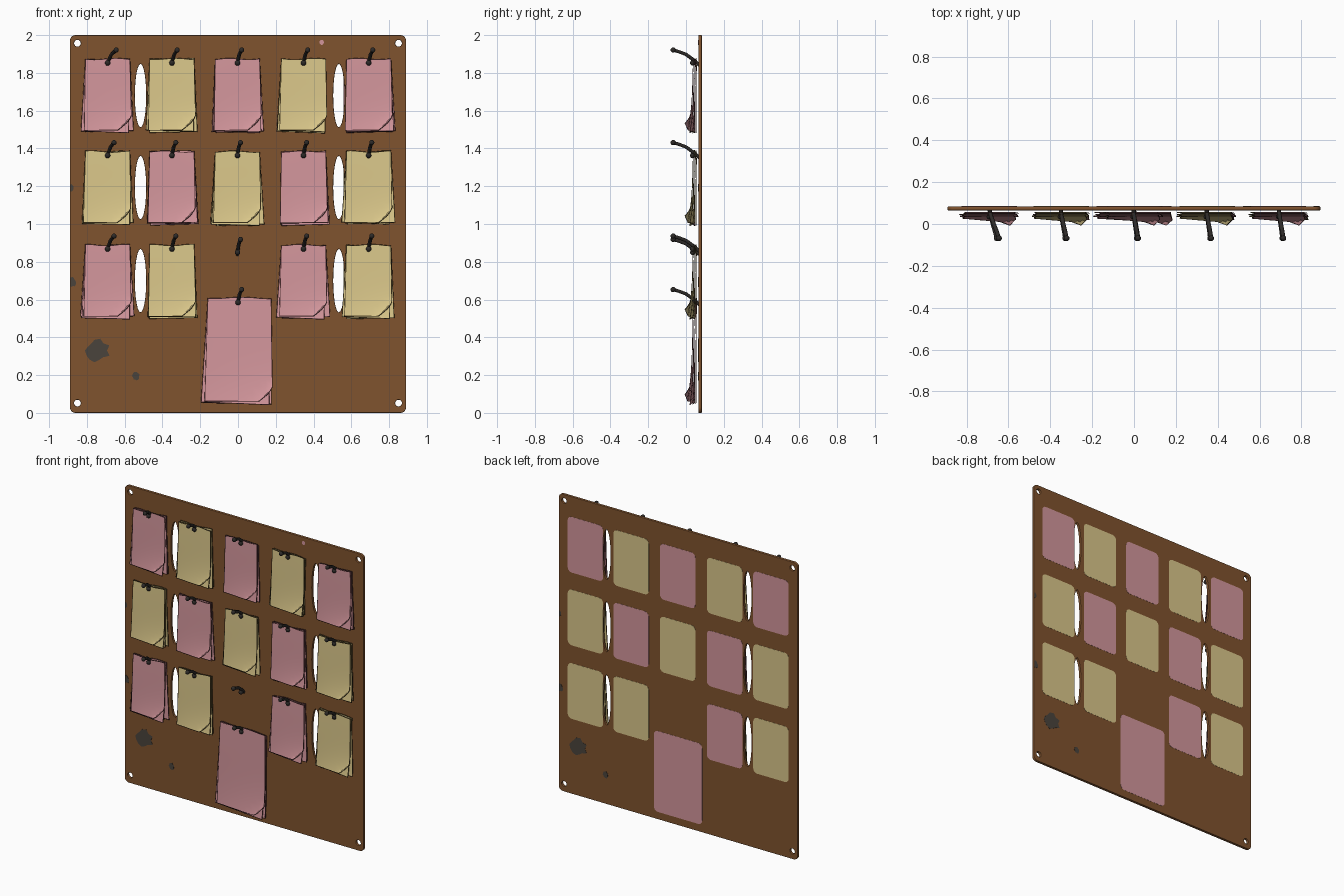
import bpy, bmesh, math, random
from mathutils import Vector, Matrix

if "Cube" in bpy.data.objects:
    bpy.data.objects.remove(bpy.data.objects["Cube"])

random.seed(4)


def material(name, r, g, b):
    m = bpy.data.materials.new(name)
    lin = [(c / 255 / 12.92) if c < 10 else ((c / 255 + 0.055) / 1.055) ** 2.4 for c in (r, g, b)]
    m.diffuse_color = (*lin, 1)
    m.use_nodes = True
    m.node_tree.nodes["Principled BSDF"].inputs["Base Color"].default_value = m.diffuse_color
    return m


BROWN = material("brown board", 128, 83, 46)
PINK = material("pink paper", 211, 150, 156)
YELLOW = material("yellow paper", 218, 199, 138)
PINK_EDGE = material("dark pink edge", 92, 56, 58)
YELLOW_EDGE = material("dark yellow edge", 88, 74, 42)
BLACK = material("black peg", 45, 42, 40)
GREY = material("grey stain", 74, 67, 60)
PAPER = {"P": (PINK, PINK_EDGE), "Y": (YELLOW, YELLOW_EDGE)}


def smooth(ob, angle=35):
    bpy.ops.object.select_all(action='DESELECT')
    ob.select_set(True)
    bpy.context.view_layer.objects.active = ob
    bpy.ops.object.shade_smooth_by_angle(angle=math.radians(angle))


def ellipse(cx, cz, rx, rz, n=24):
    return [(cx + rx * math.cos(2 * math.pi * i / n), cz + rz * math.sin(2 * math.pi * i / n)) for i in range(n)]


def rounded_rect(x0, x1, z0, z1, r, n=5):
    pts = []
    for q, (cx, cz) in enumerate([(x1 - r, z1 - r), (x0 + r, z1 - r), (x0 + r, z0 + r), (x1 - r, z0 + r)]):
        for i in range(n + 1):
            a = math.pi / 2 * (q + i / n)
            pts.append((cx + r * math.cos(a), cz + r * math.sin(a)))
    return pts


def slab(name, outlines, y0, y1, mat, bevel=0.0):
    """Flat upright plate between y0 and y1; outlines after the first are holes."""
    cu = bpy.data.curves.new(name, 'CURVE')
    cu.dimensions, cu.fill_mode = '2D', 'BOTH'
    cu.extrude = (y1 - y0) / 2 - bevel
    cu.bevel_depth, cu.bevel_resolution, cu.offset = bevel, 1, -bevel
    for pts in outlines:
        s = cu.splines.new('POLY')
        s.points.add(len(pts) - 1)
        for p, (x, z) in zip(s.points, pts):
            p.co = (x, z, 0, 1)
        s.use_cyclic_u = True
    cu.materials.append(mat)
    ob = bpy.data.objects.new(name, cu)
    bpy.context.collection.objects.link(ob)
    ob.rotation_euler.x = math.pi / 2
    ob.location.y = (y0 + y1) / 2
    bpy.ops.object.select_all(action='DESELECT')
    ob.select_set(True)
    bpy.context.view_layer.objects.active = ob
    bpy.ops.object.convert(target='MESH')
    smooth(bpy.context.object)


def paper_sheet(name, cx, top, w, h, layer, kind):
    """One curled sheet; layer 0 is against the board, layer 3 is the front one."""
    nx, nz, rim = 10, 14, 0.004
    us = [0, rim / w] + [i / nx for i in range(1, nx)] + [1 - rim / w, 1]
    vs = [0, rim / h] + [i / nz for i in range(1, nz)] + [1 - rim / h, 1]
    front = layer == 3
    turn = math.radians(random.uniform(-.5, .5) if front else random.uniform(-2.3, 2.6))
    rot = Matrix.Rotation(turn, 3, 'Y')
    phase = random.uniform(0, 6)
    slip = 0 if front else random.uniform(0, .012)
    bm = bmesh.new()
    grid = []
    for v in vs:
        row = []
        for u in us:
            x = (u - .5) * w * (.95 + .07 * v)
            z = -v * h + .004 * math.sin(u * 7 + phase) * (1 - v)
            y = .057 - .006 * layer - .004 * math.sin(v * math.pi)
            y -= (.006 + .0095 * layer) * v ** 4 * (.35 + .65 * u)
            # curl the free lower right corner back on itself
            s = .075 - (1 - u) * w - (1 - v) * h
            if front and s > 0:
                x, y, z = x - .4 * s, y - .15 * s, z + .5 * s
            p = rot @ Vector((x, 0, z - slip))
            row.append(bm.verts.new((cx + p.x, y, top + p.z)))
        grid.append(row)
    for j in range(len(vs) - 1):
        for i in range(len(us) - 1):
            f = bm.faces.new((grid[j][i], grid[j + 1][i], grid[j + 1][i + 1], grid[j][i + 1]))
            f.material_index = int(i in (0, len(us) - 2) or j in (0, len(vs) - 2))
    me = bpy.data.meshes.new(name)
    bm.to_mesh(me)
    bm.free()
    for m in PAPER[kind]:
        me.materials.append(m)
    ob = bpy.data.objects.new(name, me)
    bpy.context.collection.objects.link(ob)
    sol = ob.modifiers.new("thickness", 'SOLIDIFY')
    sol.thickness, sol.offset, sol.material_offset_rim = .003, 0, 1
    smooth(ob)


def peg(name, x, z, lean):
    """Bent rod leaving the board and rising to a ball tip."""
    path = [(x, .07, z - .012), (x + .1 * lean, .045, z + .012), (x + .45 * lean, .0, z + .045),
            (x + .8 * lean, -.04, z + .06), (x + lean, -.068, z + .068)]
    cu = bpy.data.curves.new(name, 'CURVE')
    cu.dimensions, cu.bevel_depth, cu.bevel_resolution, cu.use_fill_caps = '3D', .010, 1, True
    s = cu.splines.new('POLY')
    s.points.add(len(path) - 1)
    for p, co in zip(s.points, path):
        p.co = (*co, 1)
    cu.materials.append(BLACK)
    bpy.context.collection.objects.link(bpy.data.objects.new(name, cu))
    for part, co, r in (("tip", path[-1], .014), ("root", (x, .036, z), .015)):
        bpy.ops.mesh.primitive_uv_sphere_add(segments=10, ring_count=6, radius=r, location=co)
        ob = bpy.context.object
        ob.name = f"{name}_{part}"
        ob.data.materials.append(BLACK)
        smooth(ob, 60)


# Board with slots and screw holes
holes = [ellipse(x, z, .030, .168) for x in (-.516, .534) for z in (1.68, 1.193, .70)]
holes += [ellipse(x, z, .018, .018, 14) for x in (-.85, .85) for z in (.052, 1.957)]
slab("board", [rounded_rect(-.89, .89, 0, 2, .03)] + holes, .065, .084, BROWN, .003)

# Paper pads, painted back panels and pegs
columns = [-.69, -.35, -.003, .347, .692]
rows = [(1.875, "PYPYP", "PYPYP"), (1.385, "YPYPY", "YPYPY"), (.89, "PY-PY", "YY-PY")]
leans = [.045, .028, .022, .022, .022]
for r, (top, kinds, back_kinds) in enumerate(rows):
    for c, x in enumerate(columns):
        tag = f"{r + 1}_{c + 1}"
        peg(f"peg_{tag}", x, top - .022 - (.018 if kinds[c] == "-" else 0), leans[c] * (1 - .25 * (r > 0)))
        if kinds[c] == "-":
            continue
        for layer in range(4):
            paper_sheet(f"pad_{tag}_sheet_{layer + 1}", x, top, .25, .38, layer, kinds[c])
        slab(f"back_panel_{tag}", [rounded_rect(-x - .132, -x + .132, top - .385, top - .01, .03)],
             .083, .085, PAPER[back_kinds[c]][0])

# Large pad
for layer in range(4):
    paper_sheet(f"large_pad_sheet_{layer + 1}", .008, .61, .355, .55, layer, "P")
slab("large_back_panel", [rounded_rect(-.18, .18, .05, .595, .03)], .083, .085, PINK)
peg("large_peg", 0, .585, .02)


# Stains on both faces
def blob(cx, cz, rx, rz, rough=.18):
    return [(max(-.887, cx + (x - cx) * k), cz + (z - cz) * k)
            for x, z in ellipse(cx, cz, rx, rz, 14) for k in [random.uniform(1 - rough, 1 + rough)]]


stains = [(-.745, .33, .062, .055), (-.54, .195, .019, .021), (-.878, .693, .02, .026), (-.884, 1.192, .014, .018)]
for i, s in enumerate(stains):
    pts = blob(*s)
    slab(f"front_stain_{i + 1}", [pts], .064, .066, GREY)
    slab(f"back_stain_{i + 1}", [[(-x, z) for x, z in pts]], .083, .085, GREY)
slab("pink_spot", [ellipse(.443, 1.962, .012, .014, 10)], .064, .066, PINK)
